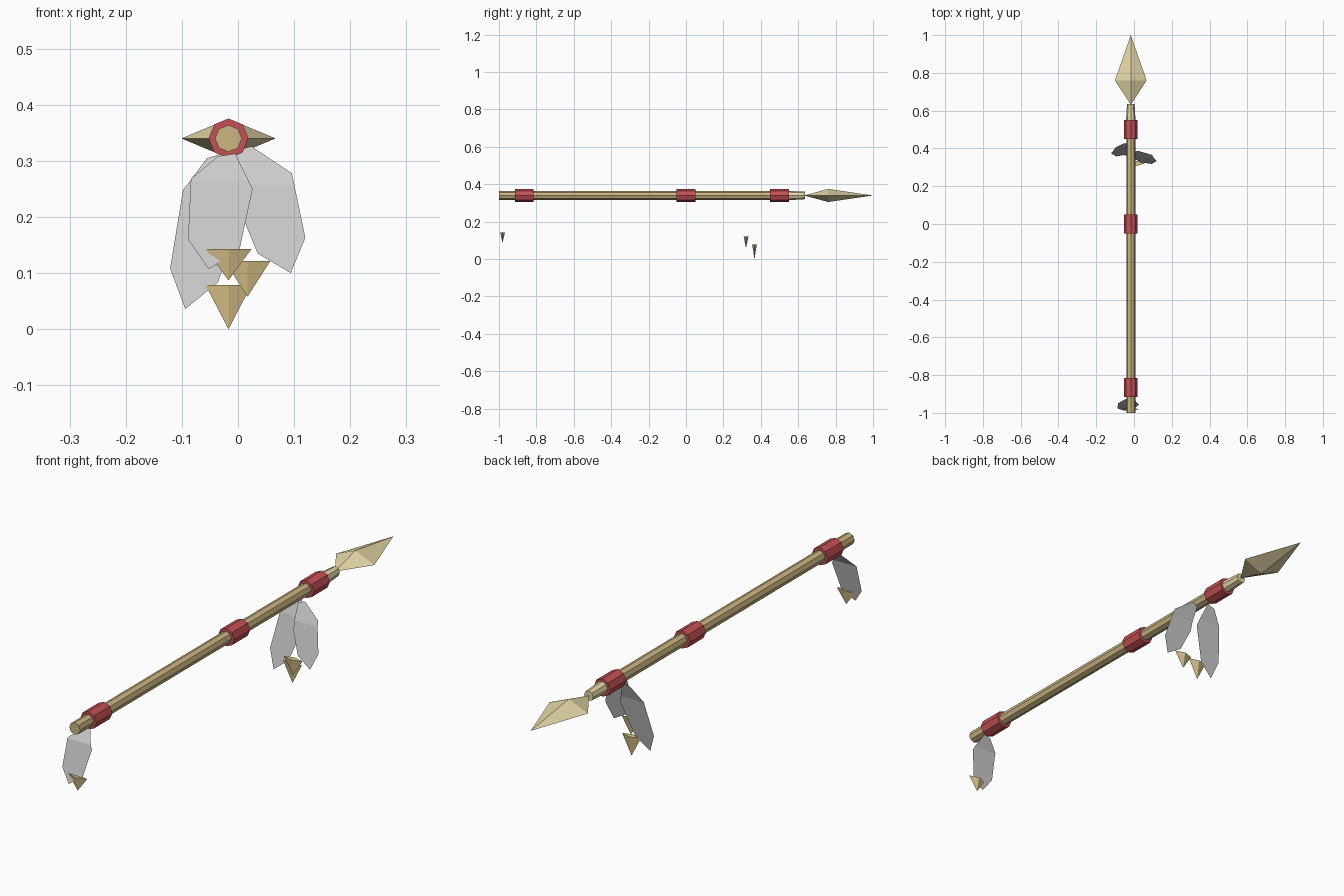
import bpy, bmesh, math
from mathutils import Vector

if "Cube" in bpy.data.objects:
    bpy.data.objects.remove(bpy.data.objects["Cube"])

CX, CZ = -0.017, 0.34      # shaft axis


def material(name, rgb):
    m = bpy.data.materials.new(name)
    m.diffuse_color = (*rgb, 1)
    m.use_nodes = True
    m.node_tree.nodes["Principled BSDF"].inputs["Base Color"].default_value = m.diffuse_color
    return m


WOOD = material("wood", (0.60, 0.47, 0.22))
GOLD = material("gold", (0.72, 0.56, 0.26))
PALE = material("pale_gold", (0.78, 0.68, 0.38))
RED = material("red_wrap", (0.55, 0.08, 0.09))
WHITE = material("feather_white", (0.85, 0.84, 0.83))


def finish(name, bm, mat):
    me = bpy.data.meshes.new(name)
    bm.to_mesh(me)
    bm.free()
    me.materials.append(mat)
    ob = bpy.data.objects.new(name, me)
    bpy.context.collection.objects.link(ob)
    return ob


def rod(name, y0, y1, r0, r1, mat):
    """Eight-sided rod along y, corner pointing up."""
    bm = bmesh.new()
    bmesh.ops.create_cone(bm, cap_ends=True, segments=8,
                          radius1=r0, radius2=r1, depth=y1 - y0)
    ob = finish(name, bm, mat)
    ob.rotation_euler = (-math.pi / 2, 0, 0)
    ob.location = (CX, (y0 + y1) / 2, CZ)
    return ob


def diamond(name, ring, tips, mat):
    """Four-cornered ring joined to one or two points; open end is capped."""
    bm = bmesh.new()
    vs = [bm.verts.new(p) for p in ring]
    for t in tips:
        tip = bm.verts.new(t)
        for i in range(4):
            bm.faces.new((vs[i], vs[(i + 1) % 4], tip))
    if len(tips) == 1:
        bm.faces.new(vs)
    bmesh.ops.recalc_face_normals(bm, faces=bm.faces)
    return finish(name, bm, mat)


def feather(name, outline, curve):
    """Flat xz outline, bent so that y follows the (z, y) curve."""
    (za, ya), (zb, yb), (zc, yc) = curve
    bm = bmesh.new()
    bm.faces.new([bm.verts.new((x, 0, z)) for x, z in outline])
    bmesh.ops.bisect_plane(bm, geom=bm.verts[:] + bm.edges[:] + bm.faces[:],
                           plane_co=(0, 0, zb), plane_no=(0, 0, 1))
    for v in bm.verts:
        z = v.co.z
        if z > zb:
            v.co.y = yb + (ya - yb) * (z - zb) / (za - zb)
        else:
            v.co.y = yb + (yc - yb) * (z - zb) / (zc - zb)
    bm.normal_update()
    if sum(f.normal.y for f in bm.faces) > 0:
        bmesh.ops.reverse_faces(bm, faces=bm.faces)
    return finish(name, bm, WHITE)


# Shaft and tapered socket
rod("shaft", -1.0, 0.50, 0.024, 0.024, WOOD)
rod("head_socket", 0.50, 0.635, 0.028, 0.020, PALE)

# Red wraps
for label, y in (("rear", -0.865), ("middle", 0.0), ("front", 0.50)):
    rod(label + "_wrap", y - 0.05, y + 0.05, 0.0355, 0.0355, RED)

# Spear head
diamond("spear_head",
        [(CX + 0.084, 0.76, CZ), (CX, 0.76, CZ + 0.035),
         (CX - 0.084, 0.76, CZ), (CX, 0.76, CZ - 0.035)],
        [(CX, 1.0, CZ), (CX, 0.632, CZ)], PALE)

# Feathers
feather("rear_feather",
        [(-0.036, 0.308), (-0.005, 0.313), (0.026, 0.25), (0.003, 0.143),
         (-0.052, 0.107), (-0.089, 0.16), (-0.084, 0.268)],
        [(0.31, -0.922), (0.265, -0.95), (0.107, -0.988)])
feather("left_feather",
        [(-0.055, 0.305), (-0.02, 0.315), (0.012, 0.22), (-0.036, 0.083),
         (-0.094, 0.036), (-0.121, 0.108), (-0.098, 0.248)],
        [(0.315, 0.43), (0.246, 0.404), (0.036, 0.358)])
feather("right_feather",
        [(0.024, 0.326), (-0.004, 0.318), (0.0, 0.22), (0.035, 0.135),
         (0.094, 0.10), (0.12, 0.163), (0.096, 0.278)],
        [(0.32, 0.384), (0.257, 0.356), (0.10, 0.318)])

# Hanging pointed charms: centre x, centre y, top z, bottom z
for label, x, y, zt, zb in (("rear", CX, -0.981, 0.143, 0.087),
                            ("right", 0.017, 0.321, 0.122, 0.058),
                            ("left", CX, 0.366, 0.079, 0.0)):
    diamond(label + "_charm",
            [(x + 0.041, y, zt), (x, y + 0.013, zt),
             (x - 0.041, y, zt), (x, y - 0.013, zt)],
            [(x, y, zb)], GOLD)
